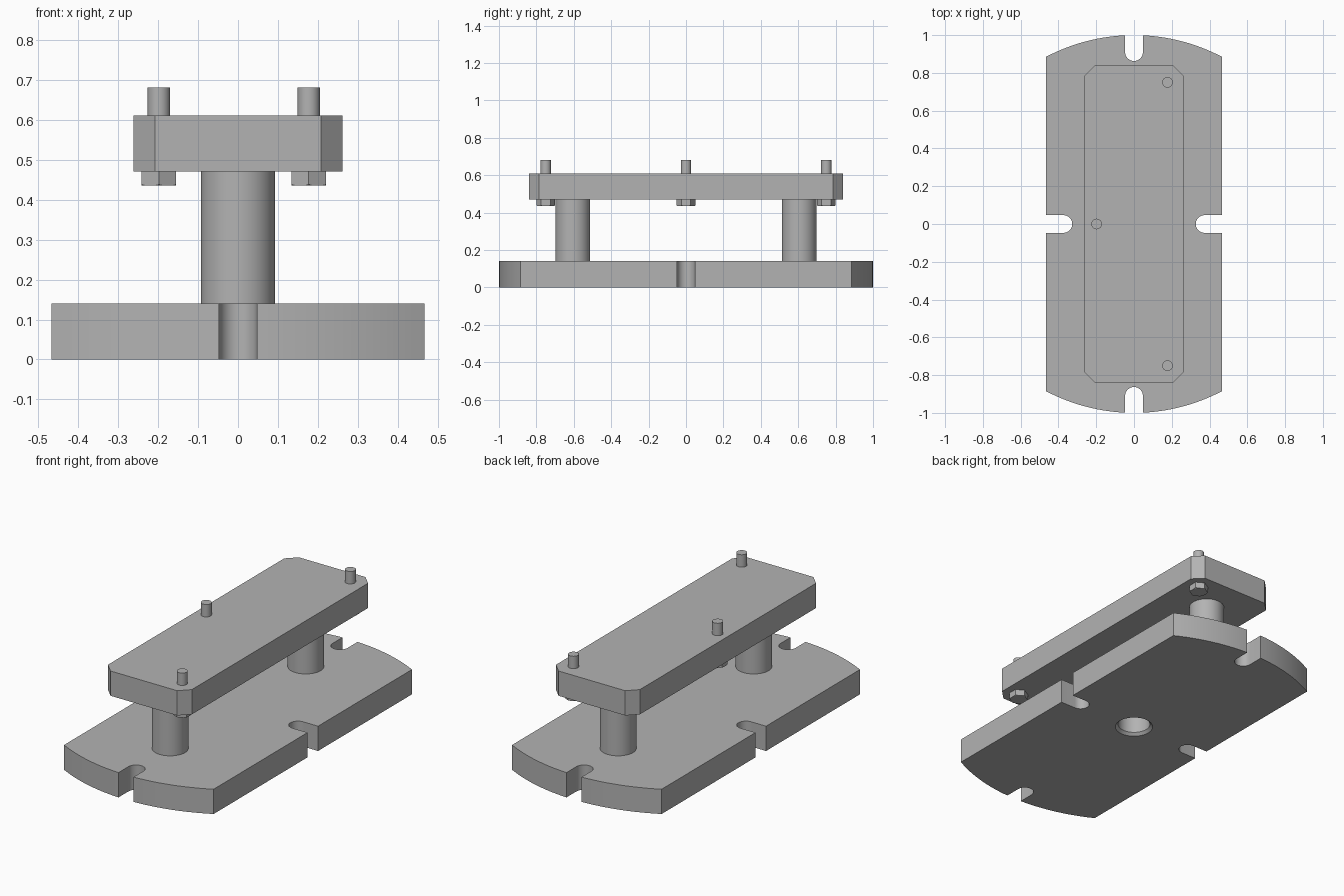
import bpy, bmesh
from math import acos, cos, sin, pi, radians

cube = bpy.data.objects.get("Cube")
if cube:
    bpy.data.objects.remove(cube, do_unlink=True)

STEEL = (0.45, 0.45, 0.45, 1)
steel = bpy.data.materials.new("steel_grey")
steel.use_nodes = True
steel.diffuse_color = STEEL
steel.node_tree.nodes["Principled BSDF"].inputs["Base Color"].default_value = STEEL


def finish(name, bm):
    bmesh.ops.recalc_face_normals(bm, faces=bm.faces)
    mesh = bpy.data.meshes.new(name)
    bm.to_mesh(mesh)
    bm.free()
    mesh.materials.append(steel)
    obj = bpy.data.objects.new(name, mesh)
    bpy.context.collection.objects.link(obj)
    return obj


def select(obj):
    bpy.ops.object.select_all(action='DESELECT')
    obj.select_set(True)
    bpy.context.view_layer.objects.active = obj


def smooth(obj):
    select(obj)
    bpy.ops.object.shade_smooth_by_angle(angle=radians(25))


def extrude(name, outline, z0, z1):
    bm = bmesh.new()
    face = bm.faces.new([bm.verts.new((x, y, z0)) for x, y in outline])
    ext = bmesh.ops.extrude_face_region(bm, geom=[face])["geom"]
    for v in ext:
        if isinstance(v, bmesh.types.BMVert):
            v.co.z = z1
    return finish(name, bm)


def lathe(name, profile, center=(0, 0), sides=48, turn=0.0):
    """Closed solid from (radius, z) rings, bottom to top."""
    bm = bmesh.new()
    rings = [[bm.verts.new((center[0] + r * cos(turn + 2 * pi * i / sides),
                            center[1] + r * sin(turn + 2 * pi * i / sides), z))
              for i in range(sides)] for r, z in profile]
    for low, high in zip(rings, rings[1:]):
        for i in range(sides):
            j = (i + 1) % sides
            bm.faces.new((low[i], low[j], high[j], high[i]))
    bm.faces.new(rings[0])
    bm.faces.new(rings[-1])
    return finish(name, bm)


def boolean(obj, cutter, operation):
    mod = obj.modifiers.new("cut", 'BOOLEAN')
    mod.object, mod.operation, mod.solver = cutter, operation, 'EXACT'
    select(obj)
    bpy.ops.object.modifier_apply(modifier=mod.name)
    bpy.data.objects.remove(cutter, do_unlink=True)


def arc(cx, cy, r, a0, a1, n):
    return [(cx + r * cos(a0 + (a1 - a0) * i / n),
             cy + r * sin(a0 + (a1 - a0) * i / n)) for i in range(n + 1)]


# Base plate: one quarter of the slotted outline, mirrored twice
SLOT, HALF_W = 0.047, 0.467
quarter = (arc(0.374, 0, SLOT, pi, pi / 2, 8)
           + [(HALF_W, SLOT)]
           + arc(0, 0, 1, acos(HALF_W), acos(SLOT), 12)
           + arc(0, 0.91, SLOT, 0, -pi / 2, 8))
half = quarter + [(-x, y) for x, y in quarter[-2::-1]]
outline = half + [(x, -y) for x, y in half[-2:0:-1]]
base = extrude("base_plate", outline, 0, 0.14)

# Countersunk blind hole under the base
hole = lathe("hole_cutter", [(0.115, -0.015), (0.085, 0.015), (0.085, 0.11)])
boolean(base, hole, 'DIFFERENCE')
smooth(base)

# Support pillars
for side, y in (("front", -0.605), ("back", 0.605)):
    smooth(lathe(side + "_pillar", [(0.093, 0.14), (0.093, 0.47)], (0, y)))

# Top plate with clipped corners
X, Y, C = 0.262, 0.84, 0.054
corner = [(X, Y - C), (X - C, Y)]
edge = corner + [(-x, y) for x, y in corner[::-1]]
extrude("top_plate", edge + [(x, -y) for x, y in edge[::-1]], 0.47, 0.61)

# Bolts: hex head below the plate, shank standing out above it
for place, at in (("front_left", (0.177, -0.75)), ("back_left", (0.177, 0.75)),
                  ("right", (-0.198, 0))):
    smooth(lathe(place + "_bolt_shank", [(0.028, 0.465), (0.028, 0.68)], at, 32))
    head = lathe(place + "_bolt_head", [(0.05, 0.435), (0.05, 0.47)], at, 6, pi / 2)
    cone = lathe("chamfer_cutter", [(0.043, 0.434), (0.064, 0.446), (0.064, 0.48)], at)
    boolean(head, cone, 'INTERSECT')
    smooth(head)
